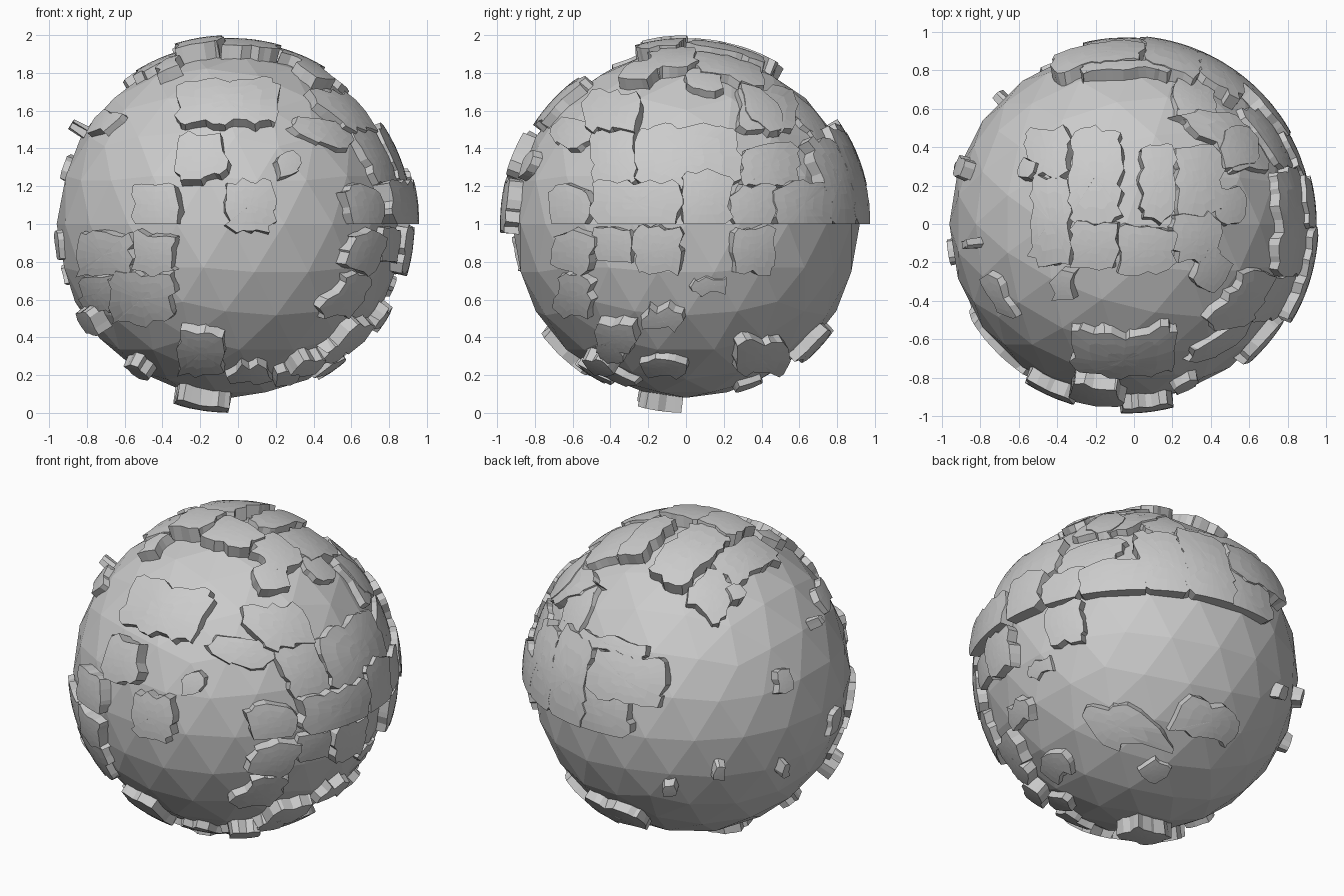
import bpy, bmesh, random
from mathutils import Vector

if "Cube" in bpy.data.objects:
    bpy.data.objects.remove(bpy.data.objects["Cube"])

random.seed(4)
C = Vector((-0.04, 0.0, 1.0))
X, Y, Z = Vector((1, 0, 0)), Vector((0, 1, 0)), Vector((0, 0, 1))
VIEWS = {"front": (X, Z, -Y), "back": (X, Z, Y), "right": (Y, Z, X),
         "left": (Y, Z, -X), "top": (X, Y, Z), "bottom": (X, Y, -Z)}

# faceted core globe
bpy.ops.mesh.primitive_ico_sphere_add(subdivisions=3, radius=0.92, location=C)
bpy.context.object.name = "core_globe"


def outline(u0, u1, v0, v1, jag):
    """Rectangle outline with broken edges; edges on the equator stay straight."""
    corners = [(u0, v0), (u1, v0), (u1, v1), (u0, v1)]
    mid = Vector(((u0 + u1) / 2, (v0 + v1) / 2))
    pts = []
    for i in range(4):
        a, b = Vector(corners[i]), Vector(corners[(i + 1) % 4])
        n = max(2, round((b - a).length / 0.045))
        for k in range(n):
            p = a.lerp(b, k / n)
            j = Vector((random.uniform(-jag, jag), random.uniform(-jag, jag)))
            if k == 0:  # chipped corners
                j += (mid - p) * 0.1
            if abs(p.y - 1.0) < 0.001:
                j.y = 0
            pts.append(p + j)
    return pts


def plate(name, frame, box, r_out, offset, jag=0.02, r_in=0.87):
    """Curved slab: outline projected on the outer radius, with flared broken walls."""
    r, up, n = frame
    pts = [p - offset for p in outline(*box, jag)]
    mid = Vector(((box[0] + box[1]) / 2, (box[2] + box[3]) / 2)) - offset

    def project(p):
        if p.length > r_out * 0.985:
            p = p.normalized() * r_out * 0.985
        w = (r_out ** 2 - p.length_squared) ** 0.5
        return r * p.x + up * p.y + n * w

    # foot of the wall is a little wider than the top, with its own breaks
    def foot(p):
        d = p - mid
        q = p + d.normalized() * random.uniform(0.0, 0.03)
        if abs(p.y + offset.y - 1.0) < 0.001:
            q = p
        return project(q) * (r_in / r_out)

    bm = bmesh.new()
    rings = [[bm.verts.new(foot(p)) for p in pts],
             [bm.verts.new(project(p)) for p in pts]]
    for t in (0.65, 0.3):
        rings.append([bm.verts.new(project(mid.lerp(p, t))) for p in pts])
    top = bm.verts.new(project(mid))
    m = len(pts)
    for a, b in zip(rings, rings[1:]):
        for i in range(m):
            j = (i + 1) % m
            bm.faces.new((a[i], a[j], b[j], b[i]))
    for i in range(m):
        bm.faces.new((rings[-1][i], rings[-1][(i + 1) % m], top))
    bm.faces.new(rings[0])
    bmesh.ops.recalc_face_normals(bm, faces=bm.faces)
    me = bpy.data.meshes.new(name)
    bm.to_mesh(me)
    bm.free()
    ob = bpy.data.objects.new(name, me)
    ob.location = C
    bpy.context.collection.objects.link(ob)


# crust plates per side: u0, u1, v0, v1 as seen on that side, outer radius
FRONT = [(-.32, .21, 1.54, 1.77, .965), (-.34, -.07, 1.25, 1.48, .99), (.2, .32, 1.26, 1.38, .96),
         (-.06, .19, .97, 1.23, .985), (-.56, -.33, 1.0, 1.2, .98), (-.56, -.34, .73, .95, .97),
         (-.86, -.57, .72, .95, .95), (-.68, -.35, .47, .73, .955), (-.84, -.66, .53, .73, .94),
         (-.32, -.08, .2, .43, .965), (-.04, .18, .15, .24, .95), (.2, .34, .14, .22, .95)]
RIGHT = [(-.72, -.52, 1.0, 1.2, .965), (-.5, -.03, 1.0, 1.22, 1.0), (-.03, .24, 1.0, 1.28, .99),
         (-.26, .28, 1.2, 1.52, .965), (.25, .48, 1.0, 1.2, .97), (.48, .78, 1.0, 1.22, .98),
         (-.7, -.5, .74, .96, .965), (-.49, -.29, .8, .97, .95), (-.27, -.02, .74, .98, .975),
         (.25, .48, .74, .98, .965), (.02, .23, .63, .7, .93), (-.23, -.02, .44, .54, .97),
         (-.69, -.52, .5, .72, .96), (-.48, -.27, .32, .46, .98), (-.24, 0, .19, .27, .95)]
RIGHT_UPPER = [(-.55, -.25, 1.5, 1.7, .965), (.28, .58, 1.5, 1.72, .95), (-.5, -.27, 1.22, 1.5, .95),
               (.27, .54, .2, .37, .965), (-.72, -.5, 1.42, 1.56, .94), (.3, .6, 1.2, 1.42, .94)]
BACK = [(-.42, .04, 1.22, 1.48, .98), (-.25, .22, 1.0, 1.3, .97), (.05, .34, 1.0, 1.5, .98),
        (.34, .56, 1.0, 1.45, .98), (-.2, .22, .28, .42, .965), (.22, .42, 1.5, 1.68, .94),
        (-.3, .2, 1.46, 1.54, .975)]
TOP = [(-.57, -.34, .25, .5, .955), (-.54, -.33, -.22, .25, .955), (-.33, -.07, .0, .5, .985),
       (-.33, -.09, -.24, 0, 1.0), (-.08, .21, -.25, -.02, .985), (.04, .22, .02, .43, .98),
       (.22, .45, -.2, .05, .97), (.22, .46, .05, .4, .955), (.22, .42, .54, .78, .94),
       (.46, .65, .3, .5, .955), (-.43, -.32, -.4, -.25, .97)]
LEFT = [(-.48, -.28, 1.5, 1.6, .95)]
BOTTOM = [(-.33, -.06, -.24, -.03, 1.0), (.05, .2, .25, .4, .94)]
SIDES = {"front": FRONT, "right": RIGHT + RIGHT_UPPER, "back": BACK,
         "top": TOP, "left": LEFT, "bottom": BOTTOM}
for side, plates in SIDES.items():
    frame = VIEWS[side]
    off = Vector((C.dot(frame[0]), C.dot(frame[1])))
    for i, p in enumerate(plates):
        plate(f"{side}_crust_plate_{i + 1}", frame, p[:4], p[4], off)

# loose chunks: direction from the centre, width, height, outer radius
CHUNKS = [(-.76, -.36, -.52, .16, .14, 1.0), (-.49, -.3, -.78, .13, .12, .98),
          (-.86, .3, .3, .1, .15, .97), (-.64, .64, -.2, .06, .1, .97),
          (-.85, .29, -.26, .05, .1, .97), (-.83, -.13, -.1, .12, .14, .94),
          (-.8, -.1, .5, .04, .05, 1.0), (-.53, .3, .78, .1, .1, .98),
          (.42, -.47, -.77, .18, .13, .99), (.55, -.4, -.68, .14, .14, .98),
          (.45, -.25, .82, .2, .18, .97), (.55, .1, .78, .18, .2, .95),
          (-.41, .81, -.33, .08, .09, .97)]
for i, (x, y, z, w, h, rad) in enumerate(CHUNKS):
    n = Vector((x, y, z)).normalized()
    r = Z.cross(n).normalized()
    plate(f"loose_chunk_{i + 1}", (r, n.cross(r), n),
          (-w / 2, w / 2, -h / 2, h / 2), rad, Vector((0, 0)), 0.012)
